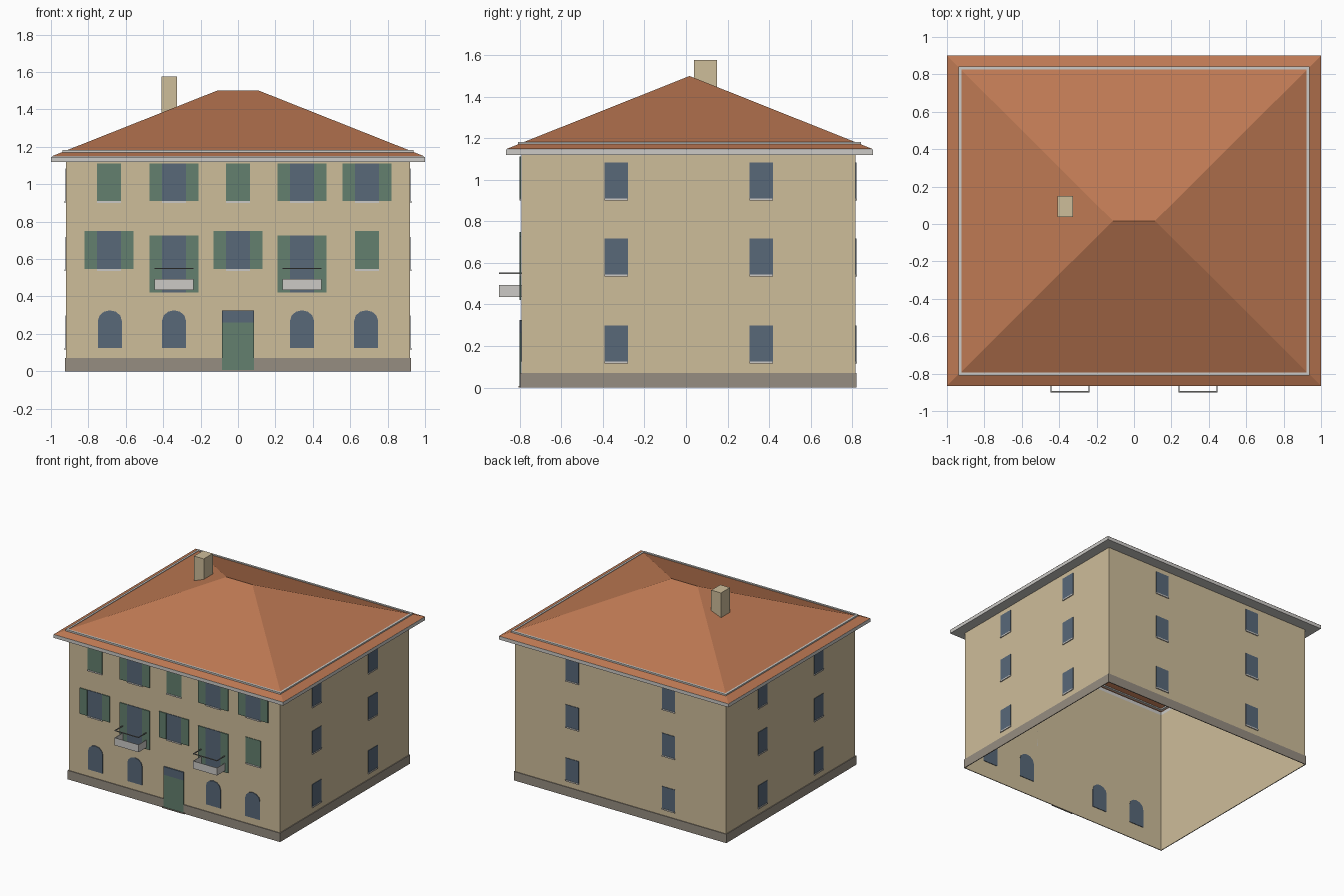
import bpy, bmesh, math

cube = bpy.data.objects.get("Cube")
if cube:
    bpy.data.objects.remove(cube)


def material(name, rgb):
    m = bpy.data.materials.new(name)
    m.use_nodes = True
    lin = [((c / 255 + 0.055) / 1.055) ** 2.4 for c in rgb] + [1]
    m.diffuse_color = lin
    m.node_tree.nodes["Principled BSDF"].inputs["Base Color"].default_value = lin
    return m


PLASTER = material("tan plaster", (206, 189, 154))
TILE = material("terracotta tile", (190, 121, 83))
SHUTTER = material("green shutter", (99, 128, 110))
GLASS = material("blue grey glass", (88, 104, 121))
STONE = material("plinth stone", (150, 141, 129))
TRIM = material("pale grey trim", (204, 202, 198))
IRON = material("iron rail", (135, 135, 132))

# Wall planes and roof edges
WX, FRONT, BACK = 0.92, -0.793, 0.815
EAVE_F, EAVE_B = -0.866, 0.9
EAVE_Z, SOFFIT_Z = 1.148, 1.12


def make(name, verts, faces, mat):
    mesh = bpy.data.meshes.new(name)
    mesh.from_pydata(verts, [], faces)
    bm = bmesh.new()
    bm.from_mesh(mesh)
    bmesh.ops.recalc_face_normals(bm, faces=bm.faces)
    bm.to_mesh(mesh)
    bm.free()
    mesh.materials.append(mat)
    ob = bpy.data.objects.new(name, mesh)
    bpy.context.collection.objects.link(ob)
    return ob


def prism(name, outline, to_3d, a, b, mat):
    """Extrude a 2D outline from depth a to depth b."""
    n = len(outline)
    verts = [to_3d(u, v, d) for d in (a, b) for u, v in outline]
    faces = [[i, (i + 1) % n, n + (i + 1) % n, n + i] for i in range(n)]
    faces += [list(range(n)), list(range(n, 2 * n))]
    return make(name, verts, faces, mat)


def rect(x0, x1, y0, y1):
    return [(x0, y0), (x1, y0), (x1, y1), (x0, y1)]


def box(name, x0, x1, y0, y1, z0, z1, mat):
    return prism(name, rect(x0, x1, y0, y1), lambda u, v, d: (u, v, d), z0, z1, mat)


def ring(name, outer, inner, z0, z1, mat):
    """Rectangular frame lying flat."""
    loops = [(outer, z0), (outer, z1), (inner, z1), (inner, z0)]
    verts = [(x, y, z) for r, z in loops for x, y in rect(*r)]
    faces = []
    for k in range(4):
        for i in range(4):
            j, m = (i + 1) % 4, (k + 1) % 4
            faces.append([k * 4 + i, k * 4 + j, m * 4 + j, m * 4 + i])
    return make(name, verts, faces, mat)


# Outward mapping for each facade: u along the wall, v up, d away from it
SIDES = {
    "front": lambda u, v, d: (u, FRONT - d, v),
    "back": lambda u, v, d: (u, BACK + d, v),
    "left": lambda u, v, d: (WX + d, u, v),
    "right": lambda u, v, d: (-WX - d, u, v),
}


def plate(name, side, u0, u1, z0, z1, mat, thick=0.005):
    return prism(f"{side}_{name}", rect(u0, u1, z0, z1), SIDES[side], 0.001, thick, mat)


# Walls: open at the top and bottom
corners = rect(-WX, WX, FRONT, BACK)
make("walls", [(x, y, z) for z in (0, SOFFIT_Z) for x, y in corners],
     [[i, (i + 1) % 4, 4 + (i + 1) % 4, 4 + i] for i in range(4)], PLASTER)
wall = (-WX, WX, FRONT, BACK)
ring("plinth", (-WX - 0.006, WX + 0.006, FRONT - 0.006, BACK + 0.006), wall, 0, 0.07, STONE)

# Eaves and hipped roof
ring("eaves", (-1, 1, EAVE_F, EAVE_B), wall, SOFFIT_Z, EAVE_Z - 0.001, TRIM)
ridge_x, ridge_y, ridge_z = 0.113, 0.017, 1.5
make("roof", [(x, y, EAVE_Z) for x, y in rect(-1, 1, EAVE_F, EAVE_B)]
     + [(-ridge_x, ridge_y, ridge_z), (ridge_x, ridge_y, ridge_z)],
     [[0, 1, 5, 4], [1, 2, 5], [2, 3, 4, 5], [3, 0, 4]], TILE)
ring("snow_guard", (-0.938, 0.938, -0.81, 0.842), (-0.922, 0.922, -0.794, 0.826),
     1.168, 1.183, TRIM)
box("chimney", -0.41, -0.325, 0.038, 0.15, 1.3, 1.577, PLASTER)

# Side and back windows
HALF = 0.057
for side, columns in (("left", (-0.336, 0.362)), ("right", (-0.336, 0.362)),
                      ("back", (-0.42, 0.42))):
    for u in columns:
        for z in (0.125, 0.545, 0.911):
            plate("window", side, u - HALF, u + HALF, z, z + 0.173, GLASS)
            plate("sill", side, u - HALF, u + HALF, z - 0.01, z, TRIM, 0.008)


# Front windows
def front_window(u, z0, z1, is_open, sill=True):
    w = 0.065
    plate("window" if is_open else "closed_shutter", "front", u - w, u + w, z0, z1,
          GLASS if is_open else SHUTTER)
    if is_open:
        for s in (-1, 1):
            a, b = sorted((u + s * w, u + s * 2 * w))
            plate("shutter", "front", a, b, z0, z1, SHUTTER, 0.008)
    if sill:
        plate("sill", "front", u - w, u + w, z0 - 0.01, z0, TRIM, 0.008)


COLUMNS = (-0.69, -0.342, 0, 0.342, 0.69)
for u, is_open in zip(COLUMNS, (False, True, False, True, True)):
    front_window(u, 0.91, 1.112, is_open)
for u, is_open in zip(COLUMNS[::2], (True, True, False)):
    front_window(u, 0.546, 0.749, is_open)

# Balconies: doors, parapet panels and handrail
for u in (COLUMNS[1], COLUMNS[3]):
    front_window(u, 0.422, 0.727, True, sill=False)
    for part, z0, z1, t, mat in (("parapet", 0.435, 0.494, 0.004, TRIM),
                                 ("handrail", 0.547, 0.553, 0.006, IRON)):
        x0, x1, y0 = u - 0.105, u + 0.105, -0.9
        path = [(x0, FRONT), (x0, y0), (x1, y0), (x1, FRONT),
                (x1 - t, FRONT), (x1 - t, y0 + t), (x0 + t, y0 + t), (x0 + t, FRONT)]
        bm_ob = prism(f"balcony_{part}", path, lambda a, b, d: (a, b, d), z0, z1, mat)

# Arched ground-floor windows, visible from both sides of the wall
for u in (-0.685, -0.342, 0.342, 0.685):
    arch = [(u - 0.064, 0.125), (u + 0.064, 0.125)]
    arch += [(u + 0.064 * math.cos(t), 0.27 + 0.056 * math.sin(t))
             for t in (math.pi * k / 6 for k in range(7))]
    prism("arched_window", arch, SIDES["front"], -0.004, 0.005, GLASS)

# Entrance
plate("door", "front", -0.086, 0.086, 0, 0.262, SHUTTER, 0.0095)
plate("door_transom", "front", -0.086, 0.086, 0.262, 0.326, GLASS, 0.0095)
box("doorstep", -0.096, 0.096, FRONT - 0.014, FRONT - 0.001, 0, 0.008, STONE)
